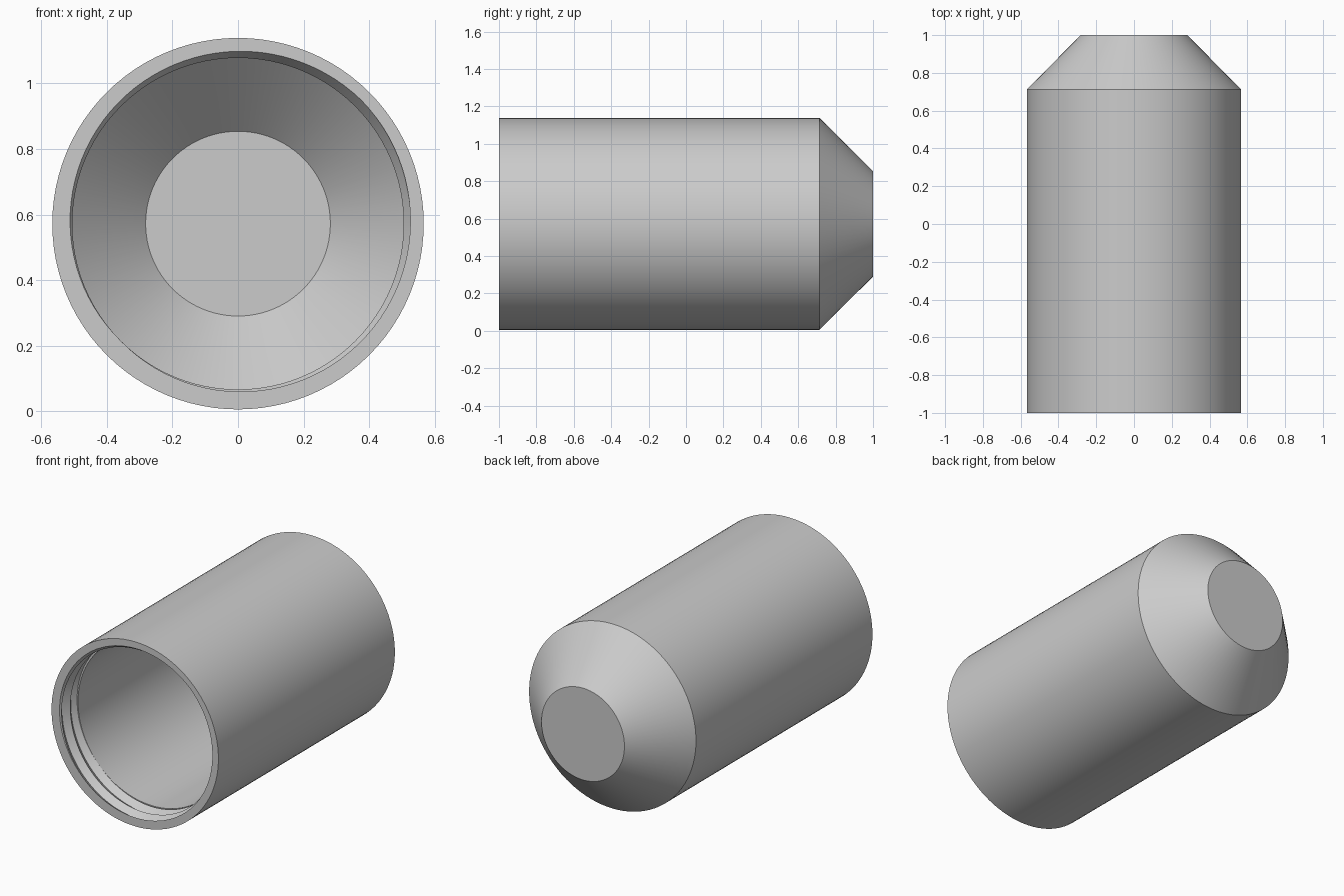
import bpy, bmesh, math

cube = bpy.data.objects.get("Cube")
if cube:
    bpy.data.objects.remove(cube)

SEGMENTS = 96
AXIS_Z = 0.572
OUTER, BORE, TIP = 0.567, 0.506, 0.282
SHOULDER, WALL = 0.713, 0.062
PITCH, DEPTH, TURNS = 0.085, 0.027, 2
MOUTH = -1.0
THREAD_END = MOUTH + PITCH * TURNS
PEAK = 1 / 8  # groove is deepest at the upper right of the mouth

gray = bpy.data.materials.new("satin gray")
gray.use_nodes = True
color = (0.6, 0.6, 0.6, 1)
gray.diffuse_color = color
gray.node_tree.nodes["Principled BSDF"].inputs["Base Color"].default_value = color


def groove_radius(turn, y):
    """Radius of the V-shaped helical groove at a fraction of a turn."""
    phase = ((y - MOUTH) / PITCH + turn - PEAK) % 1
    return BORE + DEPTH * abs(1 - 2 * phase)


def column(turn):
    """Radius and depth of every point along the wall, outside to inside."""
    points = [(0, 1), (TIP, 1), (OUTER, SHOULDER), (OUTER, MOUTH)]
    # Rows follow the thread crests and roots, clipped to the threaded length
    for k in range(-2, 2 * TURNS + 3):
        y = MOUTH + PITCH * (k / 2 - turn + PEAK)
        y = min(max(y, MOUTH), THREAD_END)
        points.append((groove_radius(turn, y), y))
    floor = 1 - WALL
    points += [(BORE, THREAD_END), (BORE, floor - (BORE - TIP)),
               (TIP, floor), (0, floor)]
    return points


# Hollow body with conical closed end and internally threaded mouth
bm = bmesh.new()
columns = []
for i in range(SEGMENTS + 1):
    turn = i / SEGMENTS
    a = turn * math.tau
    columns.append([bm.verts.new((r * math.cos(a), y, AXIS_Z + r * math.sin(a)))
                    for r, y in column(turn)])
for left, right in zip(columns, columns[1:]):
    for j in range(len(left) - 1):
        bm.faces.new((left[j], left[j + 1], right[j + 1], right[j]))
bmesh.ops.remove_doubles(bm, verts=bm.verts, dist=0.00005)
bmesh.ops.recalc_face_normals(bm, faces=bm.faces)

mesh = bpy.data.meshes.new("threaded_sleeve")
bm.to_mesh(mesh)
bm.free()
mesh.materials.append(gray)
sleeve = bpy.data.objects.new("threaded_sleeve", mesh)
bpy.context.collection.objects.link(sleeve)

bpy.context.view_layer.objects.active = sleeve
sleeve.select_set(True)
bpy.ops.object.shade_smooth_by_angle(angle=math.radians(20))
